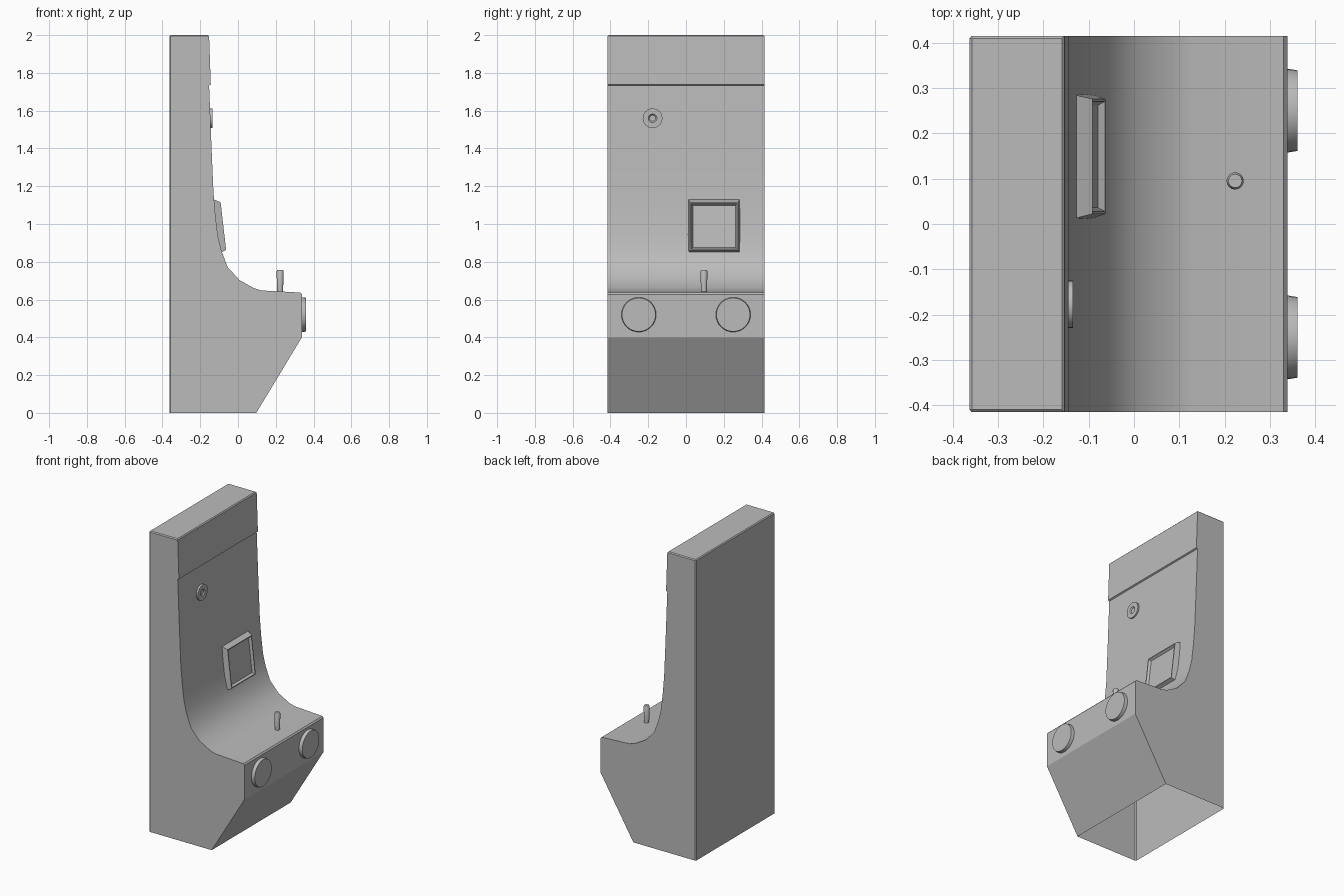
import bpy, bmesh, math
from mathutils import Matrix, Vector

if "Cube" in bpy.data.objects:
    bpy.data.objects.remove(bpy.data.objects["Cube"])

grey = bpy.data.materials.new("plain_grey")
grey.use_nodes = True
grey.diffuse_color = (0.5, 0.5, 0.5, 1)
grey.node_tree.nodes["Principled BSDF"].inputs["Base Color"].default_value = grey.diffuse_color

HALF = 0.415   # half the cabinet width
BACK = -0.363


def finish(name, bm, angle=30):
    mesh = bpy.data.meshes.new(name)
    bm.to_mesh(mesh)
    bm.free()
    obj = bpy.data.objects.new(name, mesh)
    bpy.context.collection.objects.link(obj)
    mesh.materials.append(grey)
    bpy.ops.object.select_all(action="DESELECT")
    obj.select_set(True)
    bpy.context.view_layer.objects.active = obj
    bpy.ops.object.shade_smooth_by_angle(angle=math.radians(angle))
    return obj


def turned(name, profile, place, sides=32):
    """Stack of rings (radius, height) along local z, capped at both ends."""
    bm = bmesh.new()
    rings = []
    for r, h in profile:
        rings.append([bm.verts.new((r * math.cos(a), r * math.sin(a), h))
                      for a in (math.tau * i / sides for i in range(sides))])
    for low, high in zip(rings, rings[1:]):
        for i in range(sides):
            j = (i + 1) % sides
            bm.faces.new((low[i], low[j], high[j], high[i]))
    bm.faces.new(rings[0][::-1])
    bm.faces.new(rings[-1])
    bm.transform(place)
    return finish(name, bm)


# Cabinet: side profile swept across the width, open underneath
profile = [(BACK, 0), (0.097, 0), (0.338, 0.4), (0.338, 0.628), (0.33, 0.637),
           (0.124, 0.648), (0.085, 0.66), (0.008, 0.703), (-0.055, 0.772),
           (-0.088, 0.86), (-0.107, 0.94), (-0.12, 1.05), (-0.13, 1.17),
           (-0.14, 1.4), (-0.153, 1.733), (-0.144, 1.738), (-0.153, 1.994),
           (-0.159, 2.0), (BACK, 2.0)]
bm = bmesh.new()
side = bm.faces.new([bm.verts.new((x, -HALF, z)) for x, z in profile])
swept = bmesh.ops.extrude_face_region(bm, geom=[side])["geom"]
bmesh.ops.translate(bm, vec=(0, 2 * HALF, 0),
                    verts=[v for v in swept if isinstance(v, bmesh.types.BMVert)])
bmesh.ops.recalc_face_normals(bm, faces=bm.faces)
base = [f for f in bm.faces if all(v.co.z < 0.001 for v in f.verts)]
bmesh.ops.delete(bm, geom=base, context="FACES_ONLY")


def rim(edge):
    a, b = (v.co for v in edge.verts)
    on_back = max(a.x, b.x) < BACK + 0.001 and max(a.z, b.z) > 0.1
    on_top = min(a.z, b.z) > 1.999 and abs(a.y - b.y) < 0.001
    return on_back or on_top


bmesh.ops.bevel(bm, geom=[e for e in bm.edges if rim(e)], offset=0.006,
                segments=1, affect="EDGES")
finish("cabinet", bm)

# Screen housing: tapered block with a recessed panel
bm = bmesh.new()
rear = [bm.verts.new(p) for p in [(-0.1, 0.01, 0.845), (-0.1, 0.287, 0.845),
                                  (-0.14, 0.287, 1.135), (-0.14, 0.01, 1.135)]]
front = [bm.verts.new(p) for p in [(-0.063, 0.022, 0.863), (-0.063, 0.276, 0.863),
                                   (-0.092, 0.276, 1.115), (-0.092, 0.022, 1.115)]]
bm.faces.new(rear[::-1])
panel = bm.faces.new(front)
for i in range(4):
    j = (i + 1) % 4
    bm.faces.new((rear[i], rear[j], front[j], front[i]))
bmesh.ops.recalc_face_normals(bm, faces=bm.faces)
bmesh.ops.inset_region(bm, faces=[panel], thickness=0.008)
bmesh.ops.inset_region(bm, faces=[panel], thickness=0.012, depth=-0.015)
finish("screen_housing", bm, 15)

# Round fittings facing outward along +x
outward = Matrix.Rotation(math.pi / 2, 4, "Y")
for name, y in (("right_button", -0.25), ("left_button", 0.25)):
    turned(name, [(0.092, -0.005), (0.092, 0.004), (0.089, 0.022)],
           Matrix.Translation((0.338, y, 0.52)) @ outward)
turned("lock_ring", [(0.052, -0.01), (0.052, 0.01), (0.023, 0.01),
                     (0.016, 0.003)],
       Matrix.Translation((-0.145, -0.177, 1.56)) @ outward)

# Lever standing on the shelf
turned("lever", [(0.015, -0.01), (0.019, 0.105), (0.015, 0.113)],
       Matrix.Translation((0.223, 0.095, 0.643)), 16)
